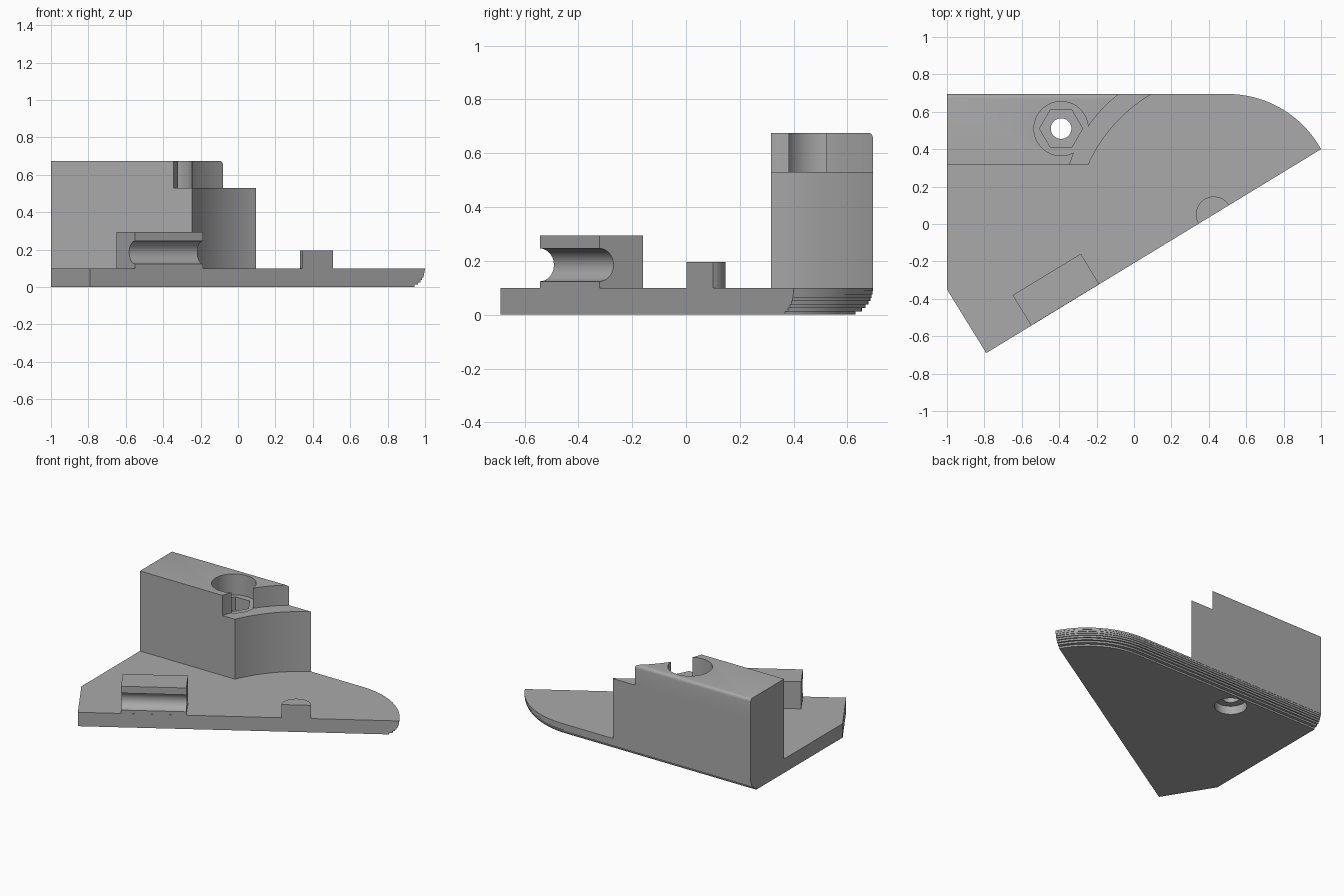
import bpy
import bmesh
import math
from mathutils import Vector, Matrix

if "Cube" in bpy.data.objects:
    bpy.data.objects.remove(bpy.data.objects["Cube"], do_unlink=True)

GREY = (0.4, 0.4, 0.4, 1.0)
mat = bpy.data.materials.new("plain grey")
mat.use_nodes = True
mat.diffuse_color = GREY
mat.node_tree.nodes["Principled BSDF"].inputs["Base Color"].default_value = GREY

BACK = 0.695          # y of the rear face
THICK = 0.1           # base plate thickness
STEP_Z, TOP_Z = 0.53, 0.675
BOLT = Vector((-0.39, 0.51, 0))
DIAGONAL = math.atan2(1.09, 1.79)


def finish(name, bm):
    bmesh.ops.recalc_face_normals(bm, faces=bm.faces)
    mesh = bpy.data.meshes.new(name)
    bm.to_mesh(mesh)
    bm.free()
    obj = bpy.data.objects.new(name, mesh)
    bpy.context.collection.objects.link(obj)
    mesh.materials.append(mat)
    return obj


def prism(outline, z0, z1):
    """Extrude a flat outline between two heights."""
    bm = bmesh.new()
    face = bm.faces.new([bm.verts.new((x, y, z0)) for x, y in outline])
    top = bmesh.ops.extrude_face_region(bm, geom=[face])["geom"]
    verts = [v for v in top if isinstance(v, bmesh.types.BMVert)]
    bmesh.ops.translate(bm, verts=verts, vec=(0, 0, z1 - z0))
    return bm


def arc(center, radius, a0, a1, steps):
    return [(center[0] + radius * math.cos(a0 + (a1 - a0) * i / steps),
             center[1] + radius * math.sin(a0 + (a1 - a0) * i / steps))
            for i in range(steps + 1)]


def bulge(p, q, sagitta, steps=20):
    """Arc from p to q, bowed to the left of the chord."""
    p, q = Vector(p), Vector(q)
    chord = q - p
    half = chord.length / 2
    radius = (half * half + sagitta * sagitta) / (2 * sagitta)
    left = Vector((-chord.y, chord.x)).normalized()
    center = (p + q) / 2 - left * (radius - sagitta)
    mid = math.atan2(left.y, left.x)
    spread = math.asin(half / radius)
    return arc(center, radius, mid + spread, mid - spread, steps)


def cut(targets, radius, z0, z1, sides=48):
    """Drill a vertical hole on the bolt axis."""
    ring = arc(BOLT, radius, 0, math.tau, sides)[:-1]
    cutter = finish("hole_cutter", prism(ring, z0, z1))
    cutter.hide_render = True
    for obj in targets:
        mod = obj.modifiers.new("hole", "BOOLEAN")
        mod.operation, mod.solver, mod.object = "DIFFERENCE", "EXACT", cutter
        bpy.context.view_layer.objects.active = obj
        bpy.ops.object.modifier_apply(modifier=mod.name)
    bpy.data.objects.remove(cutter, do_unlink=True)


# Base plate: the rear and the curved nose step inwards towards the bottom
def plate_outline(inset):
    nose = arc((0.5, 0.124), 0.571 - inset, math.pi / 2, math.radians(28.9), 28)
    return [(-1, -0.35), (-1, BACK - inset)] + nose + [(-0.79, -0.69)]


LAYERS = 8
bm = bmesh.new()
rings = []
for i in range(LAYERS):
    rise = THICK * (1 - (i + 0.5) / LAYERS)
    inset = 0 if i == LAYERS - 1 else THICK - math.sqrt(THICK ** 2 - rise ** 2)
    for z in (i, i + 1):
        rings.append([bm.verts.new((x, y, THICK * z / LAYERS))
                      for x, y in plate_outline(inset)])
for low, high in zip(rings, rings[1:]):
    for j in range(len(low)):
        k = (j + 1) % len(low)
        bm.faces.new((low[j], low[k], high[k], high[j]))
bm.faces.new(rings[0])
bm.faces.new(rings[-1])
bmesh.ops.remove_doubles(bm, verts=bm.verts, dist=1e-5)
base_plate = finish("base_plate", bm)

# Mounting block: lower body with a concave end
lower = [(-1, BACK), (-1, 0.315)] + bulge((-0.245, 0.315), (0.095, BACK), 0.04)
block_lower = finish("block_lower", prism(lower, THICK, STEP_Z))

# Upper body, set back, with a rounded rear top edge
upper = [(-1, BACK), (-1, 0.315)] + bulge((-0.345, 0.315), (-0.08, BACK), 0.036)
bm = prism(upper, STEP_Z, TOP_Z)
rear = [e for e in bm.edges
        if all(v.co.y > BACK - 0.001 and v.co.z > TOP_Z - 0.001 for v in e.verts)]
bmesh.ops.bevel(bm, geom=rear, offset=0.022, segments=4, profile=0.5,
                affect="EDGES")
block_upper = finish("block_upper", bm)

# Bolt hole: round recess, hexagonal nut pocket, shaft and head recess below
cut([block_lower, block_upper], 0.145, 0.525, 0.8)
cut([block_lower], 0.115, 0.43, 0.6, sides=6)
cut([base_plate, block_lower], 0.055, -0.1, 0.8)
cut([base_plate], 0.105, -0.1, 0.06)

# Grooved holder: side profile swept along the diagonal front edge
depth, length, height = 0.19, 0.426, 0.295
groove = arc((0, 0.185), 0.061, -math.pi / 2, math.pi / 2, 20)
profile = [(0, THICK)] + groove + [(0, height), (depth, height), (depth, THICK)]
bm = prism(profile, 0, length)
axes = Matrix(((0, 0, 1, 0), (1, 0, 0, 0), (0, 1, 0, 0), (0, 0, 0, 1)))
place = Matrix.Translation((-0.55, -0.543, 0)) @ Matrix.Rotation(DIAGONAL, 4, "Z")
bm.transform(place @ axes)
holder = finish("grooved_holder", bm)

# Half-round stop on the diagonal edge
stop = arc((0.427, 0.051), 0.096, DIAGONAL, DIAGONAL + math.pi, 24)
stop_post = finish("half_round_stop", prism(stop, THICK, 0.195))

# Smooth the curved walls, keep edges sharp
bpy.ops.object.select_all(action="DESELECT")
for obj in (base_plate, block_lower, block_upper, holder, stop_post):
    obj.select_set(True)
    bpy.context.view_layer.objects.active = obj
bpy.ops.object.shade_smooth_by_angle(angle=math.radians(25))
